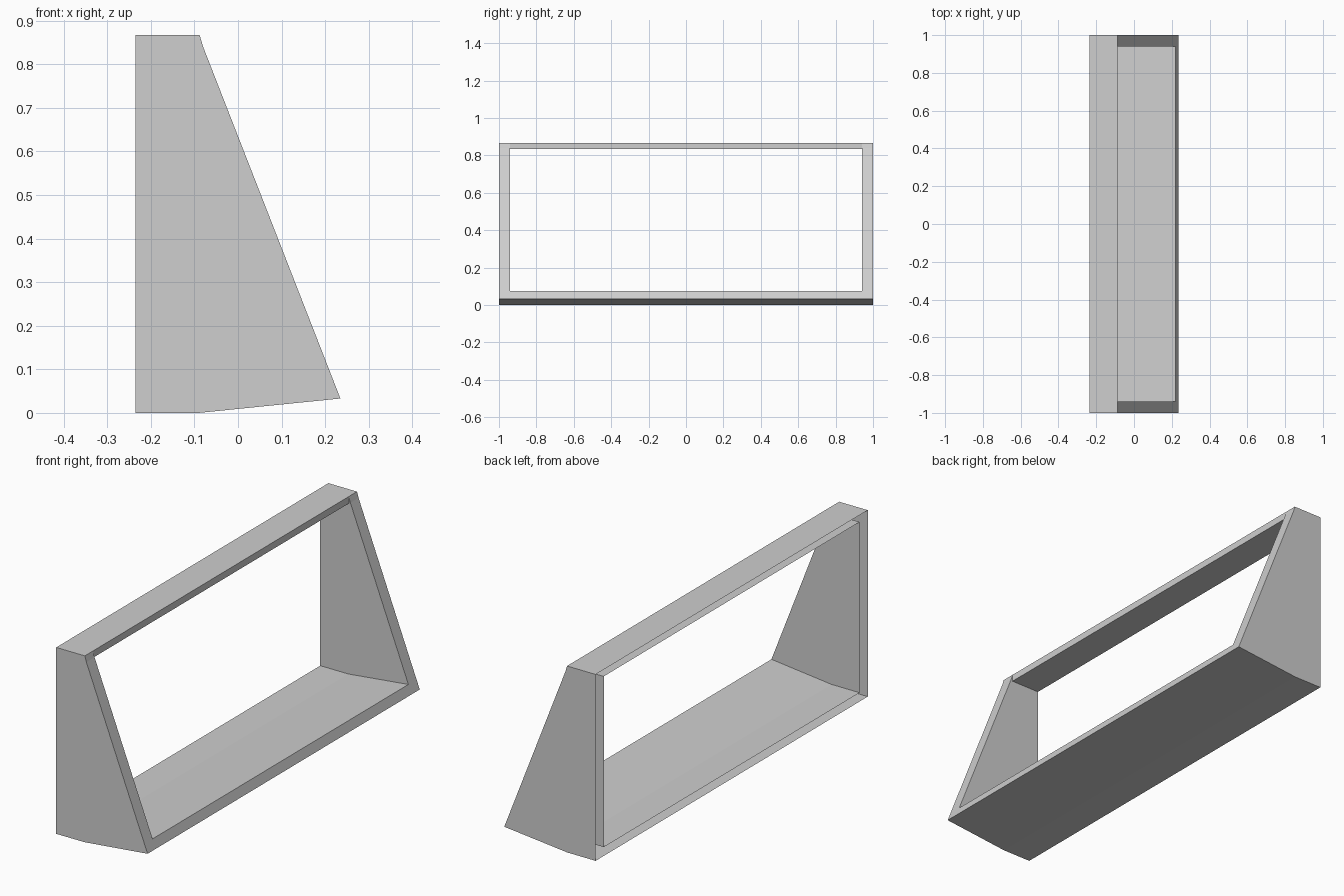
import bpy
import bmesh

cube = bpy.data.objects.get("Cube")
if cube:
    bpy.data.objects.remove(cube, do_unlink=True)

# One plain grey finish
grey = bpy.data.materials.new("plain grey")
grey.use_nodes = True
grey.diffuse_color = (0.62, 0.62, 0.62, 1)
bsdf = grey.node_tree.nodes["Principled BSDF"]
bsdf.inputs["Base Color"].default_value = grey.diffuse_color
bsdf.inputs["Roughness"].default_value = 0.8

# Key points of the side profile, as (x, z)
END, INNER = 1.0, 0.94
BACK = -0.235
low_back, low_bend, toe = (BACK, 0), (-0.09, 0), (0.235, 0.033)
lip, shoulder = (0.2186, 0.075), (-0.08, 0.84)
top_front, top_back = (-0.088, 0.867), (BACK, 0.867)
floor_back, floor_bend = (BACK, 0.041), (-0.09, 0.041)
rail_front, rail_back = (-0.088, 0.835), (BACK, 0.835)

bm = bmesh.new()


def face(points):
    bm.faces.new([bm.verts.new(p) for p in points])


def ribbon(path, ys):
    """Sweep an open x-z path between successive y stations."""
    for (ax, az), (bx, bz) in zip(path, path[1:]):
        for y0, y1 in zip(ys, ys[1:]):
            face([(ax, y0, az), (bx, y0, bz), (bx, y1, bz), (ax, y1, az)])


def panel(outline, y):
    face([(x, y, z) for x, z in outline])


full = (-END, -INNER, INNER, END)
middle = (-INNER, INNER)

# Outer underside, front lower rim and outer top
ribbon([low_back, low_bend, toe, lip], full)
ribbon([top_front, top_back], full)

# Inner floor, and the front and underside of the top rail
ribbon([floor_back, floor_bend, lip], middle)
ribbon([top_front, rail_front, rail_back], middle)

# End walls: outer panel, inner panel and sloping front rim; the back stays open
for side in (-1, 1):
    panel([low_back, low_bend, toe, lip, shoulder, top_front, top_back], side * END)
    panel([floor_back, floor_bend, lip, shoulder, top_front, rail_front, rail_back],
          side * INNER)
    ribbon([lip, shoulder, top_front], (side * INNER, side * END))

bmesh.ops.remove_doubles(bm, verts=bm.verts, dist=0.0005)
bmesh.ops.recalc_face_normals(bm, faces=bm.faces)

# Make sure the top sheet faces up
bm.normal_update()
top = max(bm.faces, key=lambda f: f.calc_center_median().z)
if top.normal.z < 0:
    bmesh.ops.reverse_faces(bm, faces=bm.faces)

mesh = bpy.data.meshes.new("hollow_frame")
bm.to_mesh(mesh)
bm.free()
mesh.materials.append(grey)
frame = bpy.data.objects.new("hollow_frame", mesh)
bpy.context.collection.objects.link(frame)
